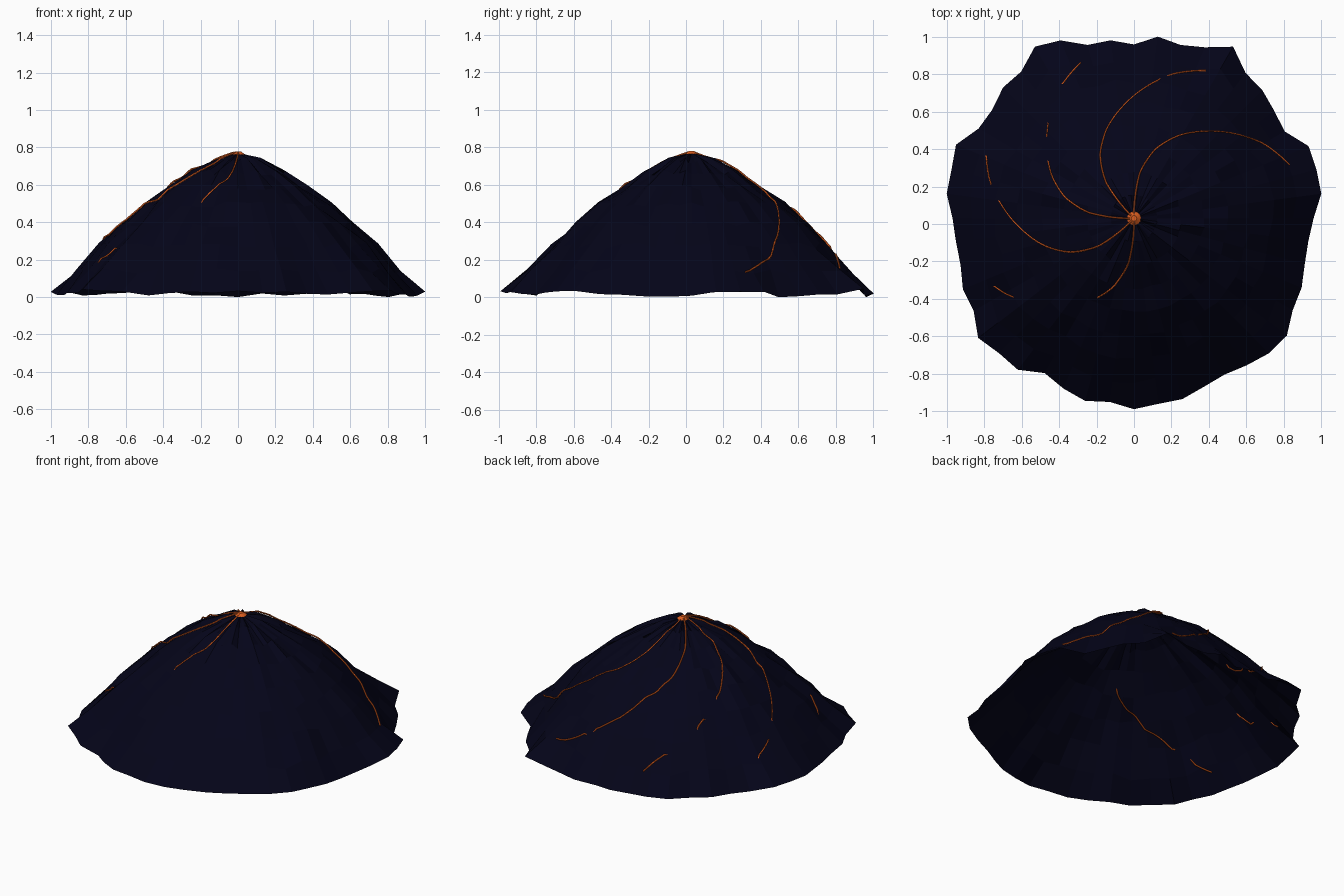
import bpy, bmesh, math, random
from mathutils import Vector
from mathutils.bvhtree import BVHTree

if "Cube" in bpy.data.objects:
    bpy.data.objects.remove(bpy.data.objects["Cube"])

random.seed(4)
CY = 0.03          # summit sits slightly behind the centre
SEG = 48


def material(name, rgb):
    m = bpy.data.materials.new(name)
    m.diffuse_color = (*rgb, 1)
    m.use_nodes = True
    m.node_tree.nodes["Principled BSDF"].inputs["Base Color"].default_value = m.diffuse_color
    return m


rock = material("dark_rock", (0.0013, 0.0013, 0.0095))
lava = material("orange_lava", (0.70, 0.11, 0.014))


def lerp(table, x):
    for (a, fa), (b, fb) in zip(table, table[1:]):
        if x <= b:
            return fa + (fb - fa) * (x - a) / (b - a)
    return table[-1][1]


# slope profile: radius, height
profile = [(0, .77), (.125, .73), (.25, .667), (.375, .585), (.5, .495), (.625, .39),
           (.75, .275), (.875, .14), (.94, .075), (1, .02)]
# ragged rim radius every 7.5 degrees, counter-clockwise from +x
rim = [.96, 1.01, 1.01, 1.01, .93, .945, .97, .98, 1.06, .99, .96, .98,
       .93, .96, .96, 1.03, 1.06, .99, .99, .955, .96, 1.03, 1.01, 1.01,
       .97, .96, .96, .99, .99, 1.05, 1.02, 1.02, .955, .985, 1.01, .99,
       1.02, 1.0, 1.0, .975, .965, .99, 1.02, 1.03, .98, .97, .945, .94]

# mountain: open faceted shell made of rings around the summit
bm = bmesh.new()
top = bm.verts.new((0, CY, .77))
rings = []
for k in range(1, 9):
    f = k / 8
    ring = []
    for i in range(SEG):
        a = math.tau * i / SEG
        r = f * (1 + (rim[i] - 1) * f ** 3)
        z = lerp(profile, f)
        if f == 1:
            # spurs that reach further out lift slightly
            z = .021 + .35 * (rim[i] - .99) + random.uniform(-.003, .003)
        else:
            r += random.uniform(-.016, .016) * f
            z += random.uniform(-.016, .016)
        ring.append(bm.verts.new((r * math.cos(a), CY + r * math.sin(a), max(z, 0))))
    rings.append(ring)
for i in range(SEG):
    j = (i + 1) % SEG
    bm.faces.new((top, rings[0][i], rings[0][j]))
    for lo, hi in zip(rings[1:], rings):
        bm.faces.new((hi[i], lo[i], lo[j], hi[j]))
tree = BVHTree.FromBMesh(bm)
me = bpy.data.meshes.new("mountain")
bm.to_mesh(me)
bm.free()
me.materials.append(rock)
bpy.context.collection.objects.link(bpy.data.objects.new("mountain", me))

# lava streams: one spiral path turned by 45 degrees, sinking under the rock in gaps
spiral = [(.0, 91), (.24, 83), (.385, 73), (.5, 62), (.6, 51),
          (.695, 41), (.8, 30), (.88, 19)]
visible = [[(0, .9)], [(0, .75), (.78, .9)], [(0, .55), (.64, .68), (.82, .9)],
           [(0, .73), (.79, .86)], [(0, .47), (.77, .83)]]
for n, spans in enumerate(visible):
    cu = bpy.data.curves.new(f"lava_stream_{n + 1}", 'CURVE')
    cu.dimensions = '3D'
    cu.bevel_depth = .005
    cu.bevel_resolution = 0
    cu.use_fill_caps = True
    pts = []
    for k in range(60):
        r = .02 + .86 * k / 59
        a = math.radians(lerp(spiral, r) + 45 * n)
        x, y = r * math.cos(a), CY + r * math.sin(a)
        hit = tree.ray_cast(Vector((x, y, 2)), Vector((0, 0, -1)))[0]
        shown = any(s <= r <= e for s, e in spans)
        pts.append((x, y, hit.z + (.009 if shown else -.014), 1))
    sp = cu.splines.new('POLY')
    sp.points.add(len(pts) - 1)
    for p, co in zip(sp.points, pts):
        p.co = co
    cu.materials.append(lava)
    bpy.context.collection.objects.link(bpy.data.objects.new(cu.name, cu))

# lava pool capping the summit
bpy.ops.mesh.primitive_cone_add(vertices=16, radius1=.037, radius2=.015, depth=.016,
                                location=(0, CY, .771))
pool = bpy.context.object
pool.name = "lava_pool"
pool.data.materials.append(lava)
